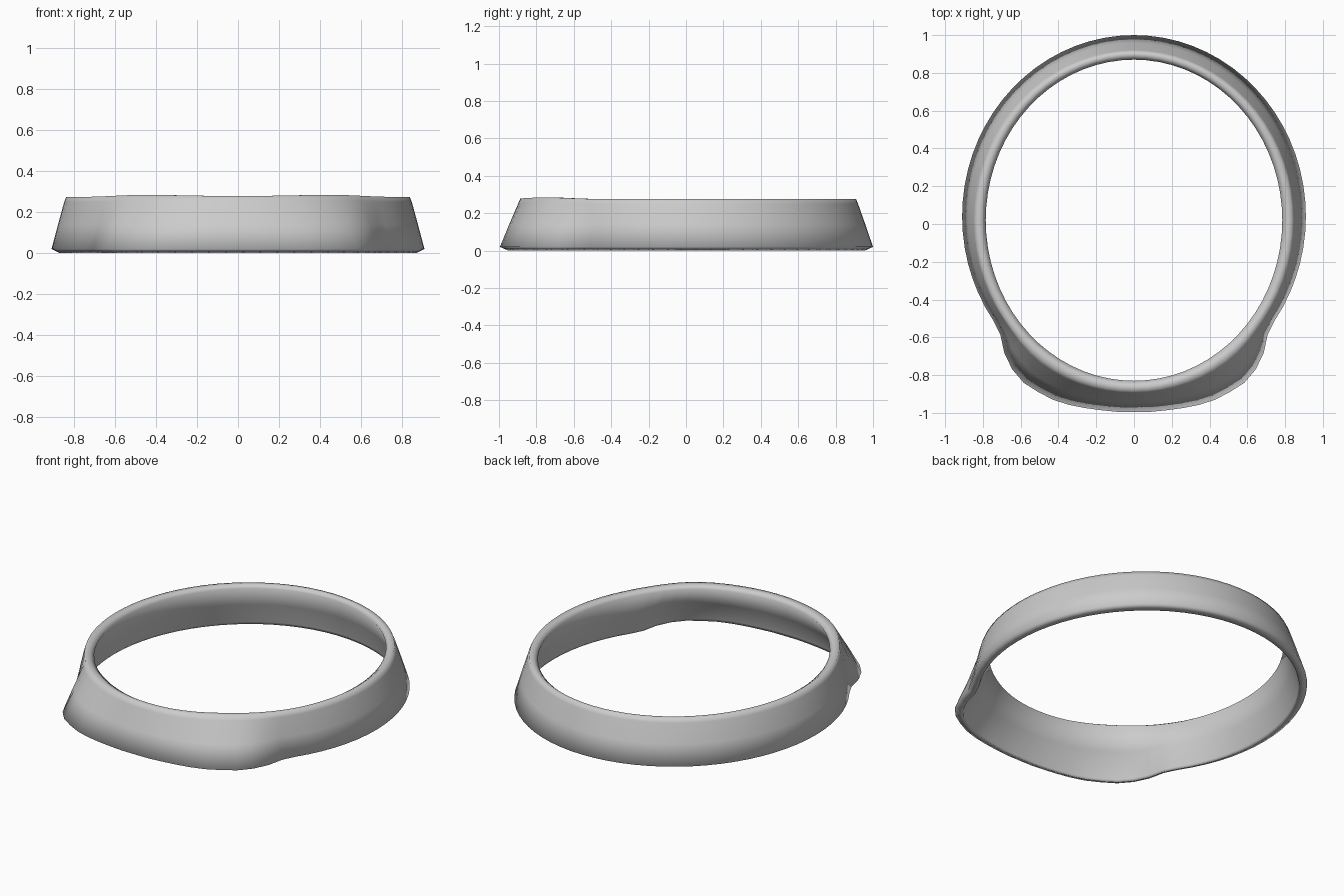
import bpy
import bmesh
from math import sin, cos, radians

if "Cube" in bpy.data.objects:
    bpy.data.objects.remove(bpy.data.objects["Cube"], do_unlink=True)

SEGMENTS = 72

# Front flare and rim lift, keyed by degrees away from the front
FLARE = [(0, .078), (12, .087), (24, .115), (36, .12), (43, .088), (47, .045), (51, .005), (55, 0), (180, 0)]
LIFT = [(0, .005), (12, .005), (33, .011), (50, .003), (60, 0), (180, 0)]

# Closed wall section: half width, half depth, centre y, height, flare share, lift share
SECTION = [
    (.91, .96, .04, .02, 1, 0),
    (.878, .93, .029, .14, .6, .4),
    (.848, .902, .018, .25, .17, .9),
    (.838, .895, .015, .275, .08, 1),
    (.81, .872, .017, .275, .03, 1),
    (.785, .85, .02, .258, 0, 1),
    (.825, .884, .029, .14, .5, .4),
    (.862, .915, .038, .015, 1, 0),
    (.87, .917, .039, 0, 1, 0),
]


def blend(table, d):
    for (d0, v0), (d1, v1) in zip(table, table[1:]):
        if d <= d1:
            return v0 + (v1 - v0) * (d - d0) / (d1 - d0)
    return table[-1][1]


def ring_point(bm, ring, i):
    a, b, cy, z, flare, lift = ring
    angle = 360 * i / SEGMENTS
    d = min(angle, 360 - angle)
    s = 1 + flare * blend(FLARE, d)
    t = radians(angle)
    return bm.verts.new((a * s * sin(t), cy - b * s * cos(t), z + lift * blend(LIFT, d)))


# Sweep the section around the band
bm = bmesh.new()
rings = [[ring_point(bm, ring, i) for i in range(SEGMENTS)] for ring in SECTION]
for lower, upper in zip(rings, rings[1:] + rings[:1]):
    for i in range(SEGMENTS):
        j = (i + 1) % SEGMENTS
        bm.faces.new((lower[i], lower[j], upper[j], upper[i]))
bmesh.ops.recalc_face_normals(bm, faces=bm.faces)
for face in bm.faces:
    face.smooth = True

mesh = bpy.data.meshes.new("oval_band")
bm.to_mesh(mesh)
bm.free()
band = bpy.data.objects.new("oval_band", mesh)
bpy.context.collection.objects.link(band)

# Plain grey finish
grey = bpy.data.materials.new("light_grey")
grey.use_nodes = True
colour = (.6, .6, .6, 1)
grey.diffuse_color = colour
for node in grey.node_tree.nodes:
    if node.type == 'BSDF_PRINCIPLED':
        node.inputs["Base Color"].default_value = colour
mesh.materials.append(grey)
